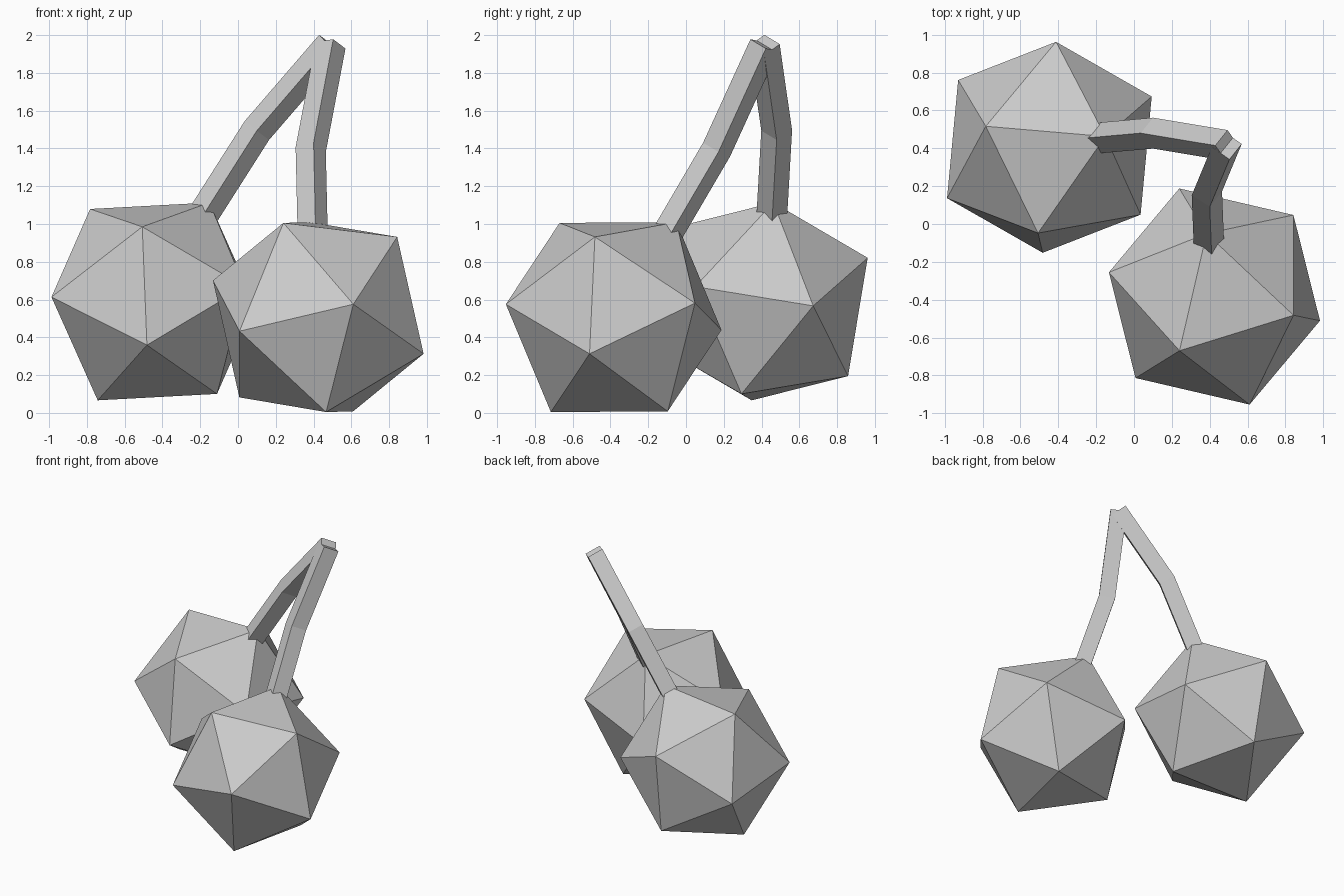
import bpy
import bmesh
from mathutils import Vector, Matrix

cube = bpy.data.objects.get("Cube")
if cube:
    bpy.data.objects.remove(cube, do_unlink=True)

# One plain grey for everything
grey = bpy.data.materials.new("plain_grey")
grey.use_nodes = True
COLOUR = (0.6, 0.6, 0.6, 1)
grey.diffuse_color = COLOUR
grey.node_tree.nodes["Principled BSDF"].inputs["Base Color"].default_value = COLOUR


def add_object(name, bm):
    bmesh.ops.recalc_face_normals(bm, faces=bm.faces)
    mesh = bpy.data.meshes.new(name)
    bm.to_mesh(mesh)
    bm.free()
    mesh.materials.append(grey)
    obj = bpy.data.objects.new(name, mesh)
    bpy.context.collection.objects.link(obj)
    return obj


def fruit(name, centre, pole, neighbour):
    """Icosahedron turned so one corner lies along pole and the next along neighbour."""
    z = Vector(pole).normalized()
    y = z.cross(Vector(neighbour)).normalized()
    turn = Matrix((y.cross(z), y, z)).transposed().to_4x4()
    bm = bmesh.new()
    bmesh.ops.create_icosphere(bm, subdivisions=1, radius=0.604,
                               matrix=Matrix.Translation(centre) @ turn)
    return add_object(name, bm)


def stalk(name, points, normal, width):
    """Square bar along points, mitred at the bend, two sides parallel to the fork plane."""
    pts = [Vector(p) for p in points]
    # Sink the lower end into the fruit
    pts[0] += (pts[0] - pts[1]).normalized() * 0.1
    sides = [normal.cross(b - a).normalized() for a, b in zip(pts, pts[1:])]
    bm = bmesh.new()
    rings = []
    for i, p in enumerate(pts):
        before, after = sides[max(i - 1, 0)], sides[min(i, len(sides) - 1)]
        mitre = (before + after).normalized()
        mitre /= mitre.dot(after)
        rings.append([bm.verts.new(p + (mitre * s + normal * t) * width / 2)
                      for s, t in ((-1, -1), (1, -1), (1, 1), (-1, 1))])
    for low, high in zip(rings, rings[1:]):
        for k in range(4):
            j = (k + 1) % 4
            bm.faces.new((low[k], low[j], high[j], high[k]))
    bm.faces.new(rings[0])
    bm.faces.new(rings[-1])
    return add_object(name, bm)


# Two faceted fruits
fruit("front_fruit", (0.425, -0.383, 0.507), (-0.185, -0.287, 0.5), (0.415, -0.1, 0.425))
fruit("back_fruit", (-0.447, 0.405, 0.59), (0.035, 0.555, 0.23), (-0.335, 0.115, 0.49))

# Forked stalk meeting at the top
fork_normal = Vector((-0.564, -0.708, 0.426)).normalized()
top = (0.49, 0.415, 1.947)
stalk("front_stalk", [(0.395, -0.092, 0.96), (0.385, 0.162, 1.394), top], fork_normal, 0.115)
stalk("back_stalk", [(-0.18, 0.455, 1.055), (0.1, 0.48, 1.495), top], fork_normal, 0.115)
